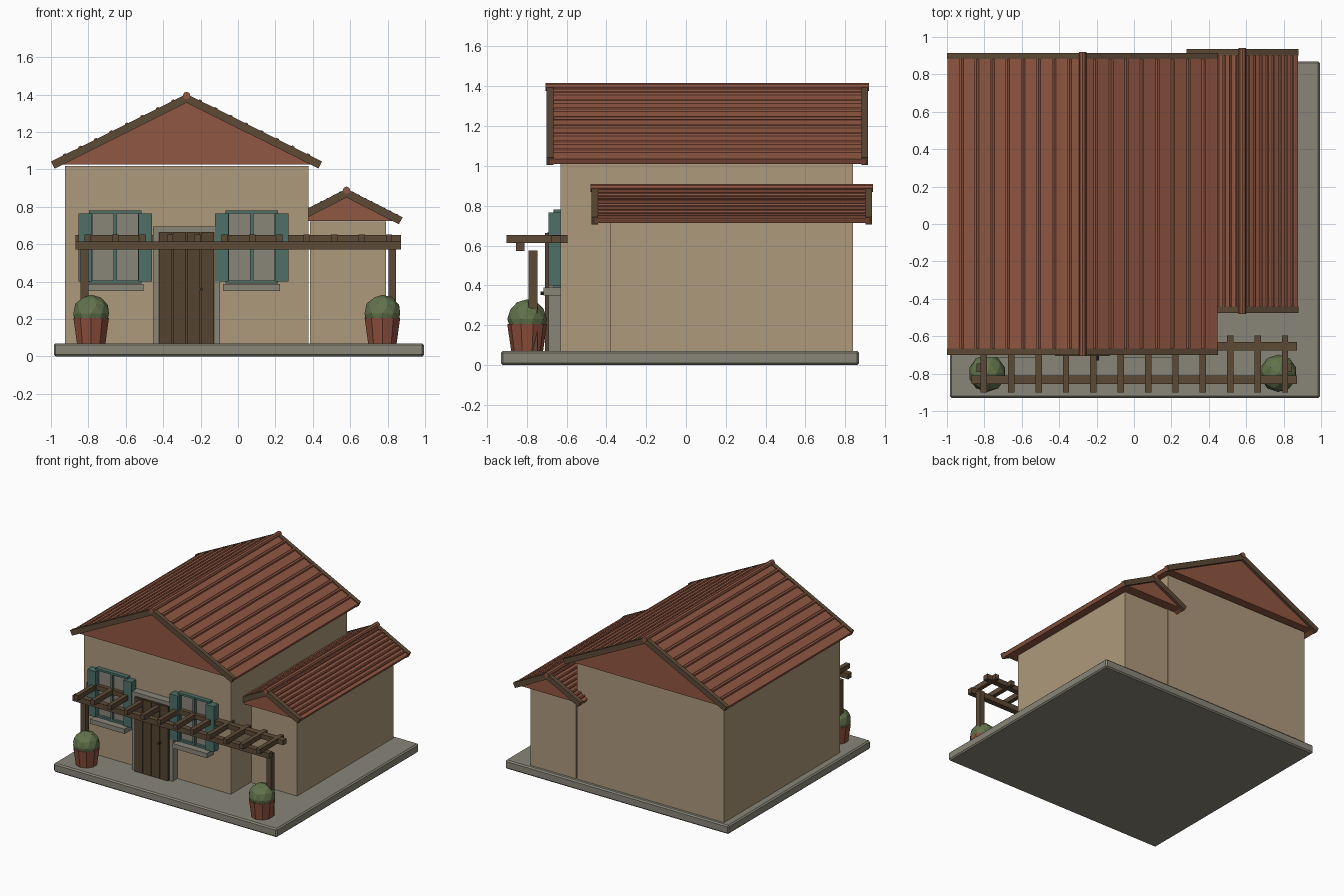
import bpy
import bmesh
import math

if "Cube" in bpy.data.objects:
    bpy.data.objects.remove(bpy.data.objects["Cube"], do_unlink=True)


def material(name, r, g, b):
    m = bpy.data.materials.new(name)
    m.use_nodes = True
    m.diffuse_color = (r, g, b, 1)
    m.node_tree.nodes["Principled BSDF"].inputs["Base Color"].default_value = (r, g, b, 1)
    return m


PLASTER = material("tan_plaster", 0.42, 0.32, 0.2)
TILE = material("roof_terracotta", 0.28, 0.095, 0.055)
STONE = material("grey_stone", 0.25, 0.24, 0.19)
TIMBER = material("brown_timber", 0.11, 0.068, 0.037)
DOOR = material("dark_door_wood", 0.09, 0.056, 0.03)
TEAL = material("teal_paint", 0.075, 0.16, 0.135)
LEAF = material("leaf_green", 0.12, 0.17, 0.07)
CLAY = material("pot_clay", 0.27, 0.08, 0.045)
IRON = material("dark_iron", 0.03, 0.03, 0.03)


def finish(name, bm, mat):
    bmesh.ops.recalc_face_normals(bm, faces=bm.faces)
    mesh = bpy.data.meshes.new(name)
    bm.to_mesh(mesh)
    bm.free()
    mesh.materials.append(mat)
    ob = bpy.data.objects.new(name, mesh)
    bpy.context.collection.objects.link(ob)
    return ob


def box(name, mat, x0, x1, y0, y1, z0, z1, bevel=0):
    """Box given by its limits, modelled about its own centre."""
    bm = bmesh.new()
    bmesh.ops.create_cube(bm, size=1)
    bmesh.ops.scale(bm, vec=(x1 - x0, y1 - y0, z1 - z0), verts=bm.verts)
    ob = finish(name, bm, mat)
    ob.location = ((x0 + x1) / 2, (y0 + y1) / 2, (z0 + z1) / 2)
    if bevel:
        mod = ob.modifiers.new("edge", "BEVEL")
        mod.width = bevel
        mod.segments = 1
    return ob


def rod(name, mat, x, z, y0, y1, radius, sides=8):
    """Cylinder lying along y."""
    bm = bmesh.new()
    bmesh.ops.create_cone(bm, cap_ends=True, segments=sides, radius1=radius,
                          radius2=radius, depth=y1 - y0)
    ob = finish(name, bm, mat)
    ob.rotation_euler.x = math.pi / 2
    ob.location = (x, (y0 + y1) / 2, z)
    return ob


def gable_prism(name, mat, x, half, base, apex, y0, y1):
    bm = bmesh.new()
    face = bm.faces.new([bm.verts.new(p) for p in
                         ((x - half, y0, base), (x + half, y0, base), (x, y0, apex))])
    new = bmesh.ops.extrude_face_region(bm, geom=[face])["geom"]
    bmesh.ops.translate(bm, vec=(0, y1 - y0, 0),
                        verts=[v for v in new if isinstance(v, bmesh.types.BMVert)])
    return finish(name, bm, mat)


def roof(name, x, apex, half, drop, base, y0, y1, trim, rib):
    """Gabled roof: infill, two sloped panels with ribs, verge boards, ridge cap."""
    angle = math.atan2(drop, half)
    length = math.hypot(half, drop)
    gable_prism(name + "_gable", TILE, x, half * (apex - base) / drop, base, apex,
                y0 + trim * 0.6, y1 - trim * 0.6)

    def sloped(part, mat, side, thick, ya, yb):
        ob = box(part, mat, -length / 2, length / 2, ya, yb, -thick / 2, thick / 2)
        ob.location.x = x + side * half / 2
        ob.location.z = apex - drop / 2
        ob.rotation_euler.y = side * angle

    for side, label in ((-1, "right"), (1, "left")):
        sloped(f"{name}_{label}_panel", TILE, side, 0.028, y0 + trim / 2, y1 - trim / 2)
        sloped(f"{name}_{label}_front_verge", TIMBER, side, 0.042, y0, y0 + trim)
        sloped(f"{name}_{label}_back_verge", TIMBER, side, 0.042, y1 - trim, y1)
        for i in range(8):
            t = 0.09 + 0.1155 * i
            rod(f"{name}_{label}_rib_{i + 1}", TILE, x + side * (half * t + 0.006),
                apex - drop * t + 0.014, y0 + trim, y1 - trim, rib, 6)
    rod(name + "_ridge_cap", TILE, x, apex + 0.015, y0 - 0.005, y1 + 0.005, 0.02)


# Ground slab and walls
box("ground_slab", STONE, -0.985, 0.995, -0.93, 0.87, 0, 0.07, 0.01)
box("main_walls", PLASTER, -0.925, 0.378, -0.63, 0.84, 0.07, 1.017)
box("wing_walls", PLASTER, 0.386, 0.79, -0.38, 0.84, 0.07, 0.722)

# Roofs
roof("main_roof", -0.275, 1.38, 0.715, 0.357, 1.027, -0.70, 0.915, 0.034, 0.013)
roof("wing_roof", 0.58, 0.873, 0.29, 0.148, 0.725, -0.475, 0.935, 0.034, 0.009)

# Door with surround, planks and knob
for label, xa, xb, za, zb in (("right_jamb", -0.455, -0.425, 0.07, 0.695),
                              ("left_jamb", -0.125, -0.095, 0.07, 0.695),
                              ("lintel", -0.425, -0.125, 0.665, 0.695)):
    box("door_" + label, STONE, xa, xb, -0.69, -0.62, za, zb)
box("door_panel", DOOR, -0.425, -0.125, -0.698, -0.62, 0.07, 0.665)
plank = 0.3 / 4
for i in range(4):
    xa = -0.425 + i * plank
    box(f"door_plank_{i + 1}", DOOR, xa + 0.002, xa + plank - 0.002,
        -0.707, -0.69, 0.07, 0.663)
rod("door_knob", IRON, -0.195, 0.36, -0.73, -0.70, 0.008)

# Windows with frames, shutters and sills
for label, x in (("right", -0.657), ("left", 0.073)):
    name = label + "_window"
    box(name + "_glass", STONE, x - 0.13, x + 0.13, -0.645, -0.62, 0.40, 0.77)
    for part, d, w in (("right_stile", -0.131, 0.009), ("mullion", 0, 0.009),
                       ("left_stile", 0.131, 0.009)):
        box(f"{name}_{part}", TEAL, x + d - w, x + d + w, -0.665, -0.62, 0.39, 0.78)
    for part, z in (("top_rail", 0.772), ("bottom_rail", 0.398)):
        box(f"{name}_{part}", TEAL, x - 0.14, x + 0.14, -0.664, -0.62, z - 0.008, z + 0.008)
    for part, s in (("right_shutter", -1), ("left_shutter", 1)):
        c = x + s * 0.16
        box(f"{name}_{part}", TEAL, c - 0.036, c + 0.036, -0.69, -0.625, 0.40, 0.765)
    box(name + "_sill", STONE, x - 0.152, x + 0.152, -0.715, -0.62, 0.35, 0.388)

# Pergola
for label, x in (("right", -0.82), ("left", 0.825)):
    box(f"pergola_{label}_post", TIMBER, x - 0.021, x + 0.021, -0.79, -0.746, 0.07, 0.574)
box("pergola_front_beam", TIMBER, -0.87, 0.872, -0.855, -0.81, 0.572, 0.615)
box("pergola_back_beam", TIMBER, -0.87, 0.872, -0.675, -0.63, 0.612, 0.65)
for i in range(12):
    x = -0.803 + 0.1464 * i
    box(f"pergola_joist_{i + 1}", TIMBER, x - 0.017, x + 0.017, -0.902, -0.595, 0.613, 0.652)

# Potted shrubs
for label, x in (("right", -0.785), ("left", 0.772)):
    bm = bmesh.new()
    bmesh.ops.create_cone(bm, cap_ends=True, segments=10, radius1=0.08, radius2=0.1, depth=0.137)
    pot = finish(label + "_pot", bm, CLAY)
    pot.location = (x, -0.798, 0.138)
    bm = bmesh.new()
    bmesh.ops.create_icosphere(bm, subdivisions=2, radius=0.1)
    shrub = finish(label + "_shrub", bm, LEAF)
    shrub.location = (x, -0.798, 0.23)
